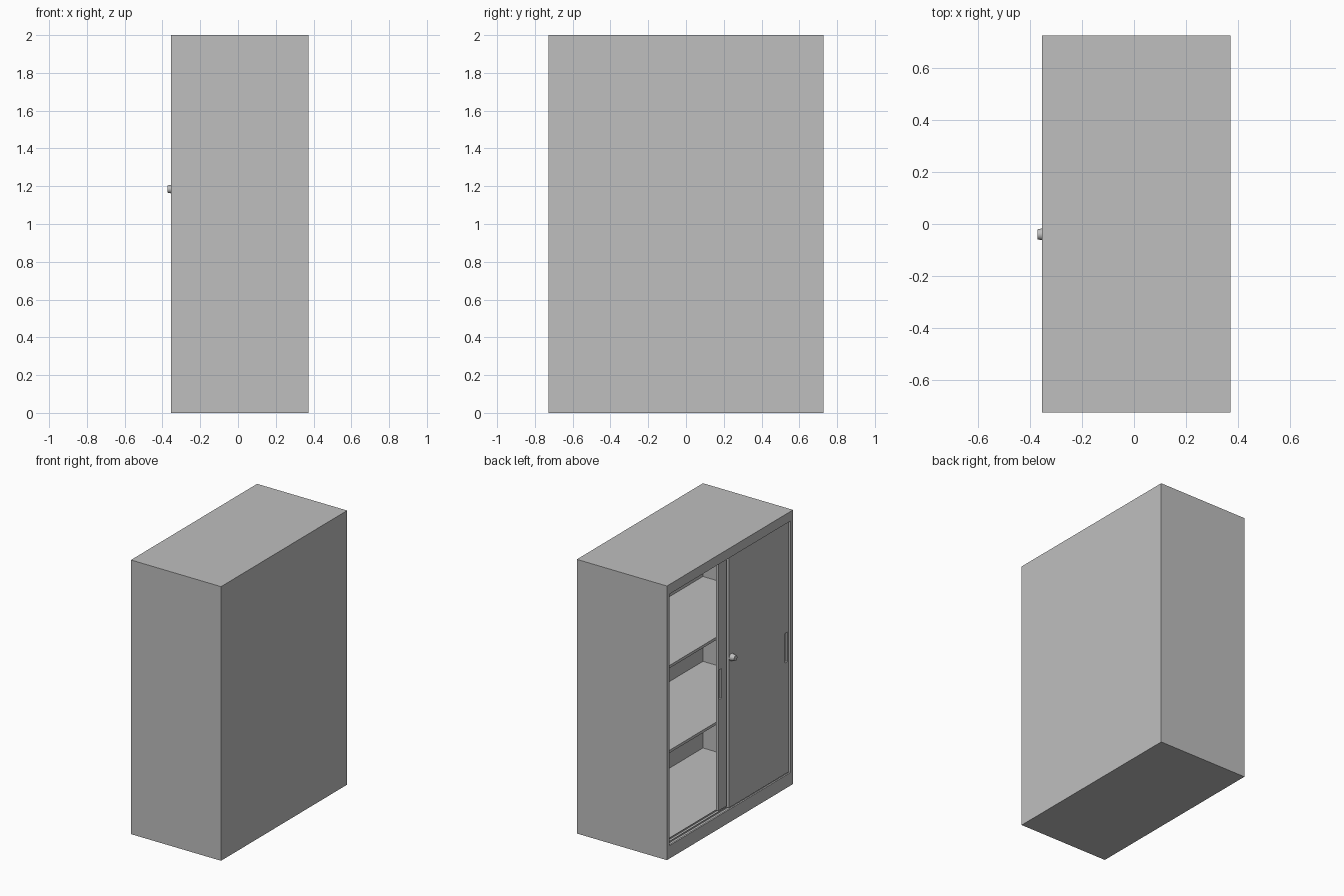
import bpy
import math

cube = bpy.data.objects.get("Cube")
if cube:
    bpy.data.objects.remove(cube, do_unlink=True)

steel = bpy.data.materials.new("grey_steel")
steel.use_nodes = True
colour = (0.52, 0.52, 0.52, 1)
steel.diffuse_color = colour
steel.node_tree.nodes["Principled BSDF"].inputs["Base Color"].default_value = colour


def box(name, x, y, z):
    """Box from (low, high) ranges on each axis."""
    ranges = (x, y, z)
    bpy.ops.mesh.primitive_cube_add(size=1, location=[(a + b) / 2 for a, b in ranges])
    ob = bpy.context.object
    ob.name = name
    ob.scale = [b - a for a, b in ranges]
    bpy.ops.object.transform_apply(location=False, rotation=False, scale=True)
    ob.data.materials.append(steel)
    return ob


# Overall extents and opening
FRONT, BACK = -0.355, 0.372
HALF = 0.727
INNER = 0.698
HEIGHT = 2.0
SILL, HEAD = 0.095, 1.93
LIP = FRONT + 0.012
BACK_IN = BACK - 0.02

# Carcass: sides, back, top, base and the folded front lips
for name, sign in (("left_wall", 1), ("right_wall", -1)):
    box(name, (FRONT, BACK), sorted((sign * INNER, sign * HALF)), (0, HEIGHT))
box("back_panel", (BACK_IN, BACK), (-INNER, INNER), (0, HEIGHT))
box("top_panel", (FRONT, BACK_IN), (-INNER, INNER), (HEIGHT - 0.02, HEIGHT))
box("header_lip", (FRONT, LIP), (-INNER, INNER), (HEAD, HEIGHT - 0.02))
box("base", (LIP, BACK_IN), (-INNER, INNER), (0, SILL - 0.01))
box("plinth_lip", (FRONT, LIP), (-INNER, INNER), (0, SILL))

# Sliding tracks, top and bottom
for x in (-0.315, -0.285):
    box("bottom_track", (x - 0.002, x + 0.002), (-INNER, INNER), (SILL - 0.01, SILL))
    box("top_track", (x - 0.002, x + 0.002), (-INNER, INNER), (HEAD + 0.02, HEIGHT - 0.02))

# Shelves
for z in (0.717, 1.336):
    box("shelf", (-0.265, BACK_IN), (-INNER, INNER), (z - 0.02, z))


# Sliding doors, each with a recessed pull
def door(name, face, y, pull_y):
    panel = box(name, (face, face + 0.02), y, (SILL, HEAD + 0.02))
    cutter = box(name + "_pull_cutter", (face - 0.02, face + 0.013),
                 (pull_y - 0.016, pull_y + 0.016), (0.905, 1.12))
    cutter.hide_render = True
    cutter.hide_viewport = True
    cut = panel.modifiers.new("pull_recess", "BOOLEAN")
    cut.operation = "DIFFERENCE"
    cut.solver = "EXACT"
    cut.object = cutter
    bpy.context.view_layer.objects.active = panel
    bpy.ops.object.modifier_apply(modifier=cut.name)
    bpy.data.objects.remove(cutter, do_unlink=True)


door("front_door", -0.339, (-INNER, -0.012), -0.672)
door("rear_door", -0.309, (-0.63, 0.067), 0.046)

# Round lock knob on the front door
bpy.ops.mesh.primitive_cone_add(vertices=32, radius1=0.026, radius2=0.019, depth=0.034,
                                location=(-0.356, -0.04, 1.185),
                                rotation=(0, -math.pi / 2, 0))
knob = bpy.context.object
knob.name = "lock_knob"
knob.data.materials.append(steel)
bpy.ops.object.shade_smooth_by_angle(angle=math.radians(35))
